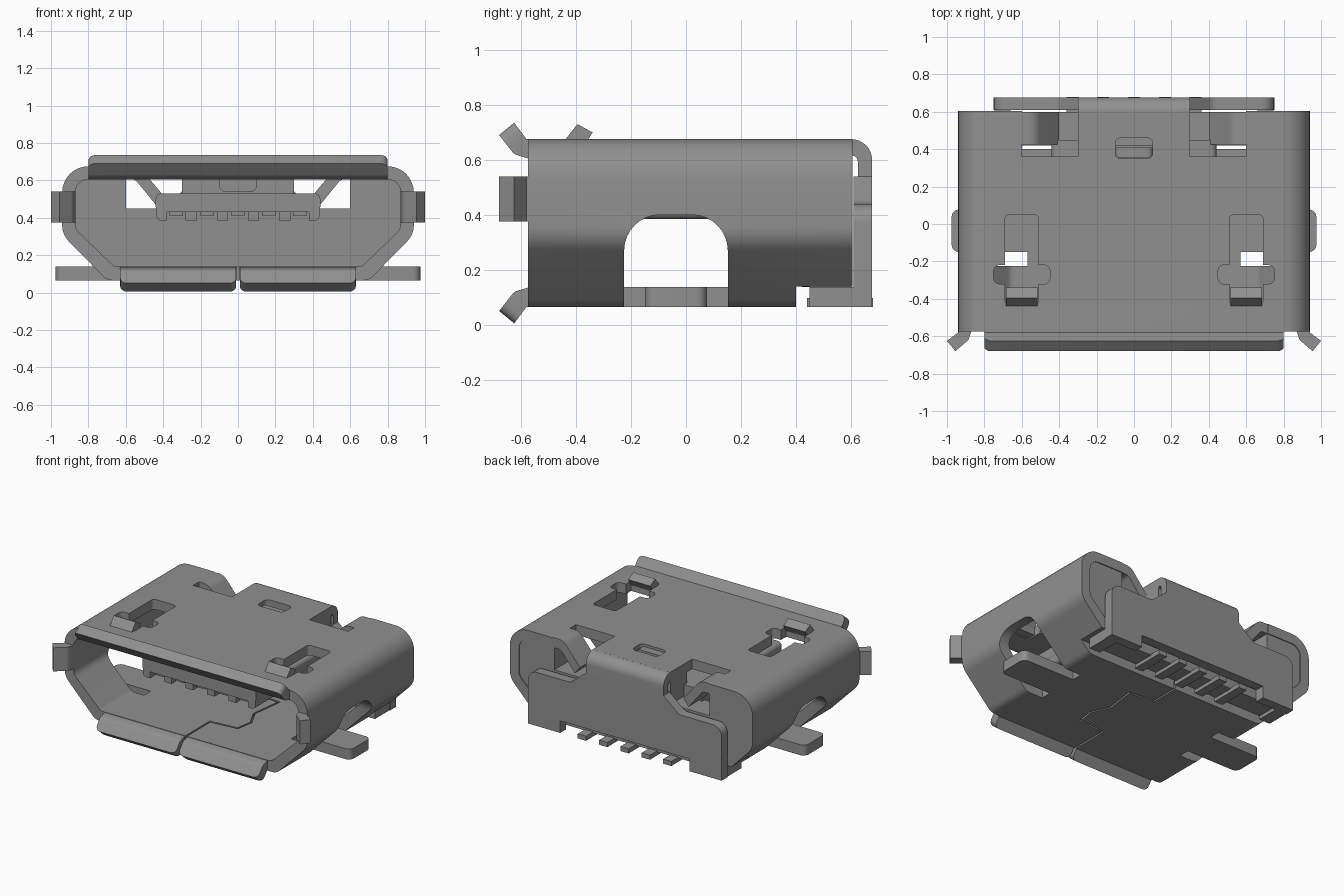
import bpy, bmesh, math
from mathutils import Vector

cube = bpy.data.objects.get("Cube")
if cube:
    bpy.data.objects.remove(cube, do_unlink=True)

metal = bpy.data.materials.new("grey metal")
metal.use_nodes = True
GREY = (0.28, 0.28, 0.28, 1)
metal.diffuse_color = GREY
metal.node_tree.nodes["Principled BSDF"].inputs["Base Color"].default_value = GREY


def rounded(pts):
    """Replace corners given as (u, v, radius) with short arcs."""
    out = []
    for i, p in enumerate(pts):
        c = Vector(p[:2])
        if len(p) < 3:
            out.append(c)
            continue
        a = (Vector(pts[i - 1][:2]) - c).normalized()
        b = (Vector(pts[(i + 1) % len(pts)][:2]) - c).normalized()
        half = a.angle(b) / 2
        mid = c + (a + b).normalized() * p[2] / math.sin(half)
        t = p[2] / math.tan(half)
        start, end = c + a * t - mid, c + b * t - mid
        sweep = math.pi - 2 * half
        for k in range(9):
            f = k / 8
            out.append(mid + (start * math.sin((1 - f) * sweep)
                              + end * math.sin(f * sweep)) / math.sin(sweep))
    return out


def prism(name, pts, axis, lo, hi, side=1):
    """Extrude an outline along an axis; side -1 mirrors it in x."""
    def place(p, w):
        u, v = p
        x, y, z = {"x": (w, u, v), "y": (u, w, v), "z": (u, v, w)}[axis]
        return (x * side, y, z)
    bm = bmesh.new()
    outline = rounded(pts)
    a = [bm.verts.new(place(p, lo)) for p in outline]
    b = [bm.verts.new(place(p, hi)) for p in outline]
    bm.faces.new(a)
    bm.faces.new(b)
    for i in range(len(a)):
        j = (i + 1) % len(a)
        bm.faces.new((a[i], a[j], b[j], b[i]))
    bmesh.ops.recalc_face_normals(bm, faces=bm.faces)
    me = bpy.data.meshes.new(name)
    bm.to_mesh(me)
    bm.free()
    me.materials.append(metal)
    ob = bpy.data.objects.new(name, me)
    bpy.context.collection.objects.link(ob)
    return ob


def rect(u0, v0, u1, v1, r=None):
    c = [(u0, v0), (u1, v0), (u1, v1), (u0, v1)]
    return [p + (r,) for p in c] if r else c


def cut(target, cutter, keep=False):
    cutter.hide_render = True
    bpy.context.view_layer.objects.active = target
    m = target.modifiers.new("cut", "BOOLEAN")
    m.operation, m.solver, m.object = "DIFFERENCE", "EXACT", cutter
    bpy.ops.object.modifier_apply(modifier=m.name)
    if not keep:
        bpy.data.objects.remove(cutter, do_unlink=True)


def mirrored(half):
    return half + [(-p[0],) + tuple(p[1:]) for p in reversed(half)]


# Folded shell: trapezoid tube
outer = mirrored([(0.70, 0.065, 0.08), (0.94, 0.31, 0.12), (0.94, 0.675, 0.14)])
inner = mirrored([(0.66, 0.138, 0.05), (0.87, 0.34, 0.07), (0.87, 0.605, 0.07)])
shell = prism("shell", outer, "y", -0.575, 0.605)
cut(shell, prism("cutter", inner, "y", -0.8, 0.8))

# Rear moulded block, seen at the back and inside the mouth
block = prism("rear_block", inner, "y", 0.42, 0.598)

# Openings in the shell
cut(shell, prism("cutter", rect(-1, 0.40, 1, 0.8), "z", 0, 0.14))
cut(shell, prism("cutter", rect(-0.1, 0.35, 0.1, 0.46, 0.03), "z", 0.55, 0.8))
for s in (-1, 1):
    arch = [(-0.225, 0), (0.152, 0), (0.152, 0.40, 0.13), (-0.225, 0.40, 0.13)]
    cut(shell, prism("cutter", arch, "x", 0.57, 1.1, s))
    cut(shell, prism("cutter", rect(0.51, -0.43, 0.69, 0.05, 0.025), "z", 0.55, 0.8, s))
    cut(shell, prism("cutter", rect(0.45, -0.32, 0.75, -0.22, 0.03), "z", 0.55, 0.8, s))
    notch = prism("cutter", rect(0.3, 0.36, 0.6, 0.7), "z", 0.45, 0.8, s)
    cut(shell, notch, keep=True)
    cut(block, notch)

# Thin interlocking seam in the floor
path = [(0, -0.6), (0, -0.31), (0.2, -0.29), (0.22, -0.17),
        (0.16, -0.05), (0.19, 0.18), (0, 0.2), (0, 0.41)]
for p, q in zip(path, path[1:]):
    p, q = Vector(p), Vector(q)
    d = (q - p).normalized() * 0.006
    n = Vector((-d.y, d.x))
    quad = [tuple(v) for v in (p - d - n, q + d - n, q + d + n, p - d + n)]
    cut(shell, prism("cutter", quad, "z", 0, 0.2))

# Flared lips around the mouth
lip = [(-0.56, 0.675), (-0.58, 0.675), (-0.625, 0.735), (-0.68, 0.69),
       (-0.625, 0.62, 0.04), (-0.575, 0.605), (-0.56, 0.605)]
low_lip = [(p[0], 0.74 - p[1]) + tuple(p[2:]) for p in lip]


def soften_tip(ob):
    """Round the two free corners of a lip."""
    bm = bmesh.new()
    bm.from_mesh(ob.data)
    tip = [e for e in bm.edges if all(v.co.y < -0.624 for v in e.verts)
           and abs(e.verts[0].co.x - e.verts[1].co.x) < 0.001
           and max(v.co.y for v in e.verts) < -0.6249
           and min(v.co.y for v in e.verts) < -0.67
           and abs(e.calc_length() - 0.071) < 0.004]
    bmesh.ops.bevel(bm, geom=tip, offset=0.035, segments=4, affect="EDGES", profile=0.5)
    bm.to_mesh(ob.data)
    bm.free()


soften_tip(prism("top_lip", lip, "x", -0.8, 0.8))
for s, side in ((-1, "right"), (1, "left")):
    soften_tip(prism(side + "_bottom_lip", low_lip, "x", 0.01, 0.63, s))
    ear = [(0.94, -0.56), (0.94, -0.58), (1.0, -0.625), (0.955, -0.68),
           (0.885, -0.62, 0.03), (0.87, -0.575), (0.87, -0.56)]
    prism(side + "_mouth_ear", ear, "z", 0.375, 0.54, s)

    # Soldering leg
    leg = [(0.55, -0.15), (0.975, -0.15, 0.04), (0.975, 0.077, 0.04), (0.55, 0.077)]
    prism(side + "_leg", leg, "z", 0.065, 0.138, s)

    # Raised latch tip in the top slot
    latch = [(-0.45, 0.61), (-0.45, 0.66), (-0.395, 0.73),
             (-0.34, 0.70), (-0.37, 0.65), (-0.37, 0.61)]
    prism(side + "_latch", latch, "x", 0.515, 0.685, s)

    # Curled tab beside the rear cover
    curl = [(0.62, 0.675), (0.53, 0.675, 0.08), (0.40, 0.52), (0.44, 0.47),
            (0.55, 0.605, 0.04), (0.62, 0.605)]
    prism(side + "_curled_tab", curl, "y", 0.425, 0.6, s)

    # Foot and return of the rear cover
    prism(side + "_rear_foot", rect(0.45, 0.065, 0.66, 0.138), "x", 0.66, 0.745, s)

# Small top tab bent down behind the mouth
prism("bent_tab", rect(-0.1, 0.54, 0.1, 0.66, 0.03), "y", 0.355, 0.41)

# Rear cover: bent strip and wide back plate
strip = [(0.59, 0.675), (0.677, 0.675, 0.075), (0.677, 0.40),
         (0.625, 0.40), (0.625, 0.615, 0.02), (0.59, 0.615)]
prism("cover_strip", strip, "x", -0.3, 0.3)
plate = mirrored([(0.5, 0.15), (0.5, 0.065), (0.75, 0.065), (0.75, 0.44, 0.07),
                  (0.42, 0.44, 0.06), (0.3, 0.54)])
prism("cover_plate", plate, "y", 0.61, 0.677)

# Lower moulded base behind the floor
prism("rear_base", rect(-0.66, 0.45, 0.66, 0.6), "z", 0.09, 0.2)

# Tongue with ribs between its contacts
prism("tongue", rect(-0.44, 0.43, 0.44, 0.53, 0.03), "y", -0.43, 0.45)
for x in (-0.25, -0.083, 0.083, 0.25):
    prism("tongue_rib", rect(x - 0.03, 0.385, x + 0.03, 0.45), "y", -0.42, 0.45)
for s in (-1, 1):
    prism("tongue_edge", [(0.38, 0.385), (0.435, 0.385, 0.025), (0.435, 0.48), (0.38, 0.48)],
          "y", -0.43, 0.45, s)
for i in range(-2, 3):
    x = i * 0.165
    prism("contact", rect(x - 0.035, 0.41, x + 0.035, 0.44), "y", -0.41, 0.45)
    prism("contact_tail", rect(x - 0.032, 0.44, x + 0.032, 0.68), "z", 0.065, 0.097)

# Smooth bends, crisp edges
bpy.ops.object.select_all(action="DESELECT")
for ob in bpy.context.collection.objects:
    if ob.type == "MESH" and metal.name in ob.data.materials:
        ob.select_set(True)
        bpy.context.view_layer.objects.active = ob
bpy.ops.object.shade_smooth_by_angle(angle=math.radians(30))
